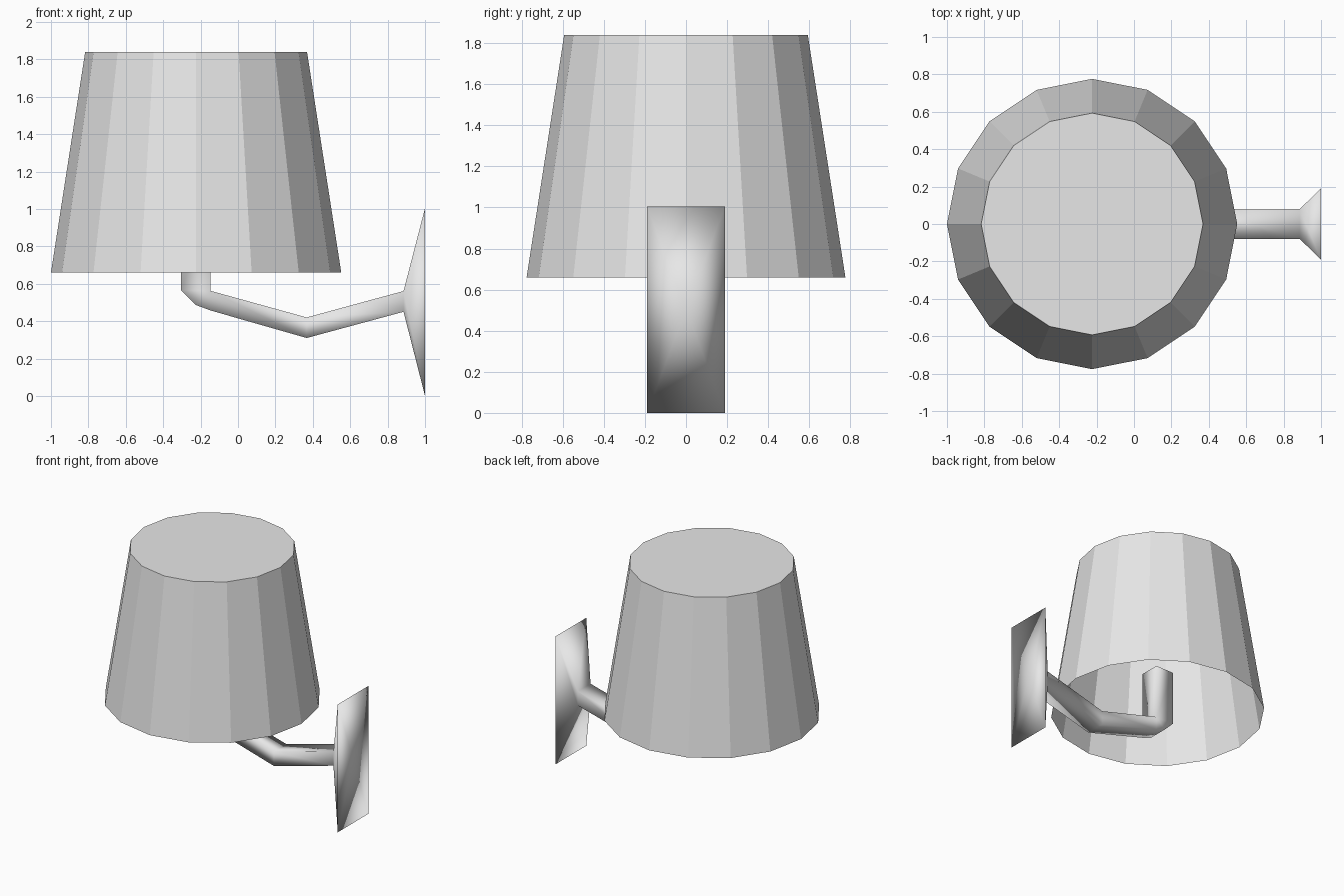
import bpy
import bmesh

cube = bpy.data.objects.get("Cube")
if cube:
    bpy.data.objects.remove(cube, do_unlink=True)


def make_material(name, value):
    mat = bpy.data.materials.new(name)
    mat.use_nodes = True
    colour = (value, value, value, 1)
    mat.diffuse_color = colour
    mat.node_tree.nodes["Principled BSDF"].inputs["Base Color"].default_value = colour
    return mat


def finish(name, bm, mat, smooth):
    bmesh.ops.remove_doubles(bm, verts=bm.verts, dist=0.0005)
    bmesh.ops.recalc_face_normals(bm, faces=bm.faces)
    for face in bm.faces:
        face.smooth = smooth
    mesh = bpy.data.meshes.new(name)
    bm.to_mesh(mesh)
    bm.free()
    mesh.materials.append(mat)
    obj = bpy.data.objects.new(name, mesh)
    bpy.context.collection.objects.link(obj)
    return obj


grey = make_material("light grey", 0.8)

# Lampshade: sixteen flat panels, closed on top and open below
bottom, top = 0.66, 1.84
bm = bmesh.new()
bmesh.ops.create_cone(bm, cap_ends=True, segments=16,
                      radius1=0.776, radius2=0.593, depth=top - bottom)
floor = [f for f in bm.faces if all(v.co.z < 0 for v in f.verts)]
bmesh.ops.delete(bm, geom=floor, context="FACES_ONLY")
bmesh.ops.translate(bm, verts=bm.verts, vec=(-0.224, 0, (bottom + top) / 2))
shade = finish("lampshade", bm, grey, False)
for face in shade.data.polygons:
    if face.normal.z < -0.1 or (face.center.z > top - 0.01 and face.normal.z < 0):
        shade.data.flip_normals()
        break

# Bent arm and flared wall plate: rectangular sections given as
# (outer x, outer z, inner x, inner z, half width)
sections = [
    (-0.305, 0.99, -0.146, 0.99, 0.079),
    (-0.305, 0.565, -0.146, 0.562, 0.079),
    (-0.227, 0.487, -0.146, 0.562, 0.079),
    (-0.146, 0.457, -0.146, 0.562, 0.079),
    (0.367, 0.31, 0.367, 0.42, 0.079),
    (0.885, 0.45, 0.885, 0.561, 0.079),
    (1.0, 0.0, 1.0, 1.005, 0.19),
]
bm = bmesh.new()
rings = []
for ox, oz, ix, iz, w in sections:
    corners = [(ox, -w, oz), (ox, w, oz), (ix, w, iz), (ix, -w, iz)]
    rings.append([bm.verts.new(c) for c in corners])
for a, b in zip(rings, rings[1:]):
    for i in range(4):
        j = (i + 1) % 4
        bm.faces.new((a[i], a[j], b[j], b[i]))

# Back of the wall plate, fanned around its middle
back = bm.faces.new(rings[-1])
bmesh.ops.poke(bm, faces=[back])
finish("arm_and_wall_plate", bm, grey, True)
